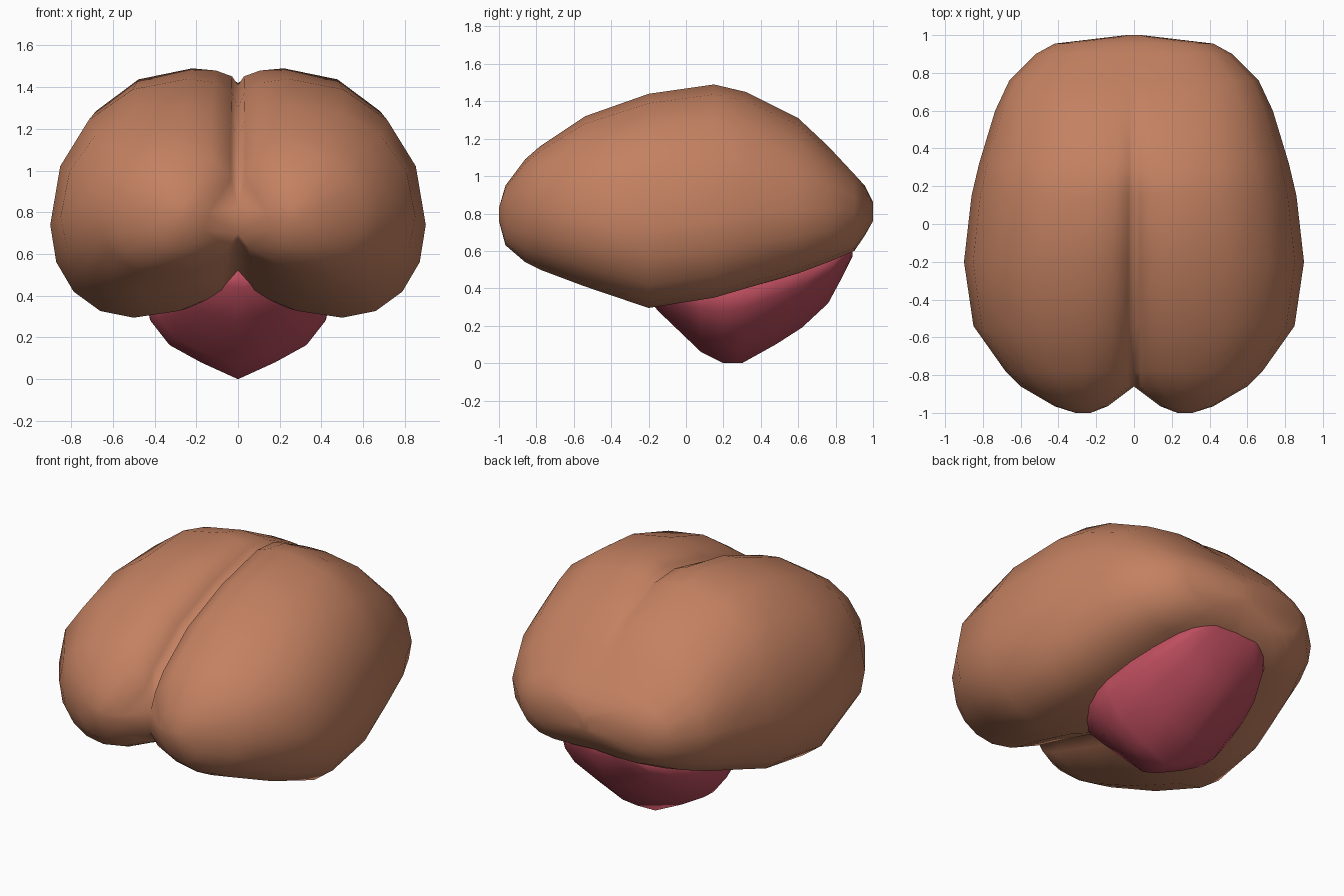
import bpy, bmesh, math

if "Cube" in bpy.data.objects:
    bpy.data.objects.remove(bpy.data.objects["Cube"])


def material(name, rgb):
    m = bpy.data.materials.new(name)
    m.diffuse_color = (*rgb, 1)
    m.use_nodes = True
    m.node_tree.nodes["Principled BSDF"].inputs["Base Color"].default_value = m.diffuse_color
    return m


def loft_half(name, rings, mat):
    """Skin closed rings of the x >= 0 half, drop the centre wall, mirror."""
    bm = bmesh.new()
    loops = [[bm.verts.new(p) for p in r] for r in rings]
    n = len(loops[0])
    for a, b in zip(loops, loops[1:]):
        for i in range(n):
            j = (i + 1) % n
            bm.faces.new((a[i], a[j], b[j], b[i]))
    bm.faces.new(loops[0][::-1])
    bm.faces.new(loops[-1])
    bmesh.ops.remove_doubles(bm, verts=bm.verts, dist=0.0005)
    bmesh.ops.recalc_face_normals(bm, faces=bm.faces)
    wall = [f for f in bm.faces if all(v.co.x < 0.001 for v in f.verts)]
    bmesh.ops.delete(bm, geom=wall, context='FACES')
    me = bpy.data.meshes.new(name)
    bm.to_mesh(me)
    bm.free()
    me.materials.append(mat)
    for p in me.polygons:
        p.use_smooth = True
    ob = bpy.data.objects.new(name, me)
    bpy.context.collection.objects.link(ob)
    mod = ob.modifiers.new("mirror", 'MIRROR')
    mod.merge_threshold = 0.001
    return ob


def quarter(x0, z0, x1, z1, steps, vertical_first, power=0.95):
    """Points of a quarter ellipse from (x0,z0) up to, not including, (x1,z1)."""
    pts = []
    for k in range(steps):
        t = k / steps * math.pi / 2
        s, c = math.sin(t) ** power, 1 - math.cos(t) ** power
        fx, fz = (c, s) if vertical_first else (s, c)
        pts.append((x0 + (x1 - x0) * fx, z0 + (z1 - z0) * fz))
    return pts


def muzzle_ring(y, xo, xi, tx, bx, zt, zb, zm, ztc, zbc):
    pts = quarter(xi, ztc, tx, zt, 3, True)
    pts += quarter(tx, zt, xo, zm, 4, False)
    pts += quarter(xo, zm, bx, zb, 4, True)
    pts += quarter(bx, zb, xi, zbc, 3, False, 1.2)
    pts.append((xi, zbc))
    return [(x, y, z) for x, z in pts]


def jaw_ring(y, w, zb, rim):
    prof = [(0, 0), (0.4, 0.2), (0.73, 0.40), (0.93, 0.68), (1, 1)]
    pts = [(w * u, y, zb + (rim - zb) * v) for u, v in prof]
    return pts + [(w * 0.5, y, rim + 0.06), (0, y, rim + 0.08)]


brown = material("warm brown", (0.55, 0.22, 0.12))
red = material("dark pink", (0.51, 0.075, 0.112))

# two-lobed muzzle: y, outer x, inner x, top x, bottom x,
# top z, bottom z, widest z, centre top z, centre bottom z
muzzle = [
    (-1.00, .31, .23, .27, .27, .83, .76, .80, .80, .80),
    (-.965, .42, .14, .27, .27, .95, .63, .80, .80, .78),
    (-.86, .60, 0, .27, .32, 1.09, .54, .80, .82, .70),
    (-.78, .68, 0, .27, .36, 1.16, .50, .80, .95, .66),
    (-.54, .85, 0, .26, .45, 1.32, .41, .78, 1.15, .60),
    (-.20, .90, 0, .24, .50, 1.44, .295, .74, 1.30, .50),
    (.15, .86, 0, .22, .52, 1.49, .35, .76, 1.41, .42),
    (.32, .82, 0, .20, .48, 1.45, .40, .79, 1.42, .42),
    (.60, .735, 0, .18, .42, 1.31, .48, .82, 1.30, .50),
    (.76, .66, 0, .17, .38, 1.16, .54, .82, 1.16, .55),
    (.90, .52, 0, .16, .28, 1.01, .60, .81, 1.01, .61),
    (.955, .42, 0, .14, .20, .95, .68, .81, .95, .68),
    (1.00, .04, 0, .02, .02, .86, .76, .81, .86, .76),
]
loft_half("muzzle", [muzzle_ring(*r) for r in muzzle], brown)

# lower jaw: y, half width, bottom z, rim z
jaw = [
    (-.28, .12, .44, .48), (-.15, .26, .28, .42), (.08, .41, .06, .40),
    (.20, .45, 0, .41), (.30, .455, 0, .43), (.48, .43, .10, .48),
    (.62, .39, .19, .52), (.76, .32, .32, .56), (.83, .26, .45, .59),
    (.89, .17, .57, .62),
]
loft_half("lower_jaw", [jaw_ring(*r) for r in jaw], red)
